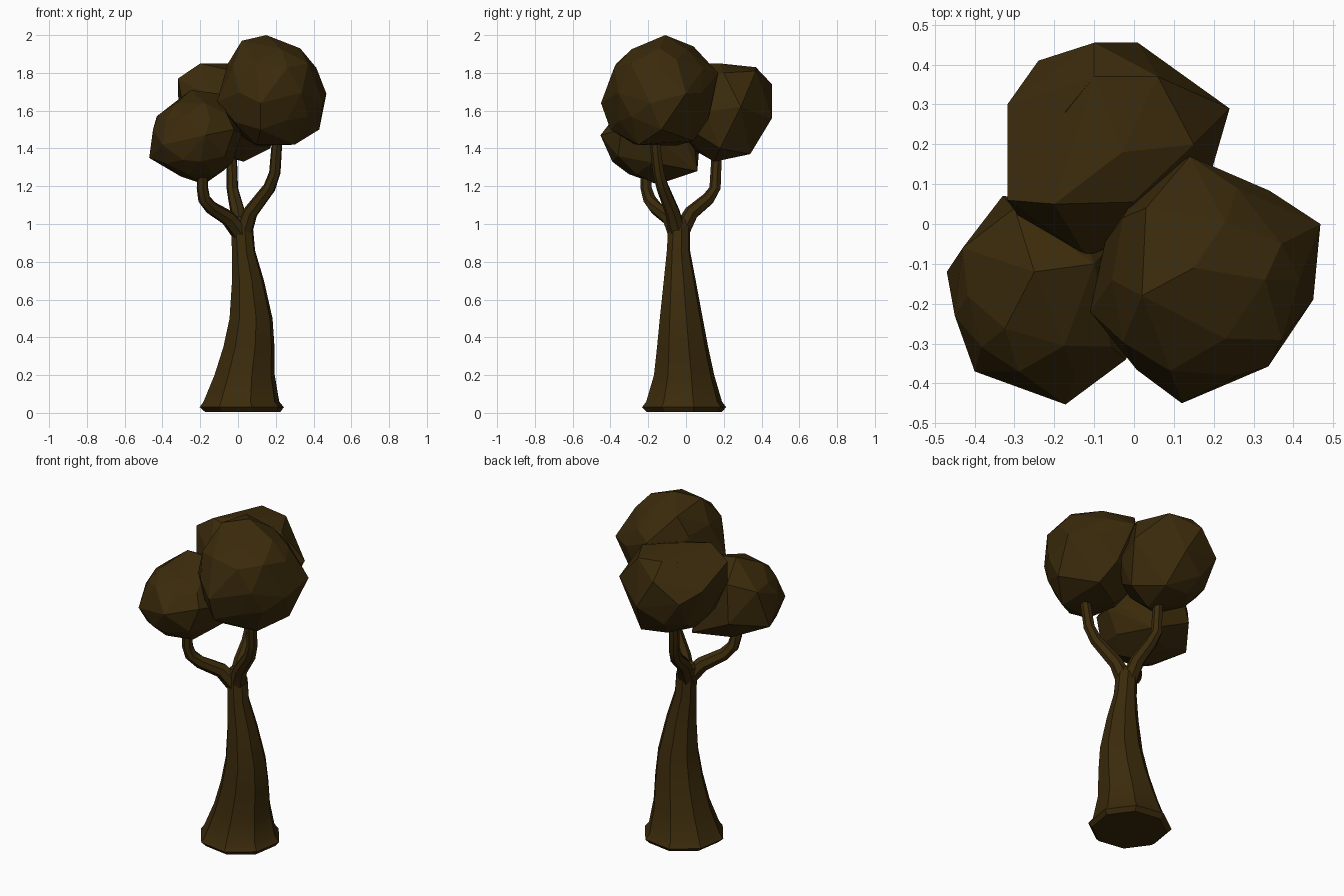
import bpy, bmesh, math, random
from mathutils import Vector

random.seed(4)
brown = bpy.data.materials.new("dark_bark_brown")
brown.diffuse_color = (0.044, 0.024, 0.0035, 1)


def finish(bm, name, smooth):
    bmesh.ops.recalc_face_normals(bm, faces=bm.faces)
    me = bpy.data.meshes.new(name)
    bm.to_mesh(me)
    bm.free()
    ob = bpy.data.objects.new(name, me)
    bpy.context.collection.objects.link(ob)
    me.materials.append(brown)
    if smooth:
        bpy.ops.object.select_all(action='DESELECT')
        ob.select_set(True)
        bpy.context.view_layer.objects.active = ob
        bpy.ops.object.shade_smooth_by_angle(angle=math.radians(30))
    return ob


def tube(name, path, sides, level=False):
    """Loft rings along a path of (x, y, z, radius)."""
    bm = bmesh.new()
    pts = [Vector(p[:3]) for p in path]
    rings = []
    for i, p in enumerate(pts):
        t = (pts[min(i + 1, len(pts) - 1)] - pts[max(i - 1, 0)]).normalized()
        if level:
            t = Vector((0, 0, 1))
        u = Vector((0, 1, 0)).cross(t).normalized()
        v = t.cross(u)
        ring = []
        for k in range(sides):
            a = 2 * math.pi * (k + 0.3) / sides
            ring.append(bm.verts.new(p + path[i][3] * (u * math.cos(a) + v * math.sin(a))))
        rings.append(ring)
    for a, b in zip(rings, rings[1:]):
        for k in range(sides):
            n = (k + 1) % sides
            bm.faces.new((a[k], a[n], b[n], b[k]))
    bm.faces.new(rings[0][::-1])
    bm.faces.new(rings[-1])
    return finish(bm, name, True)


def clump(name, lo, hi, corners):
    """Faceted foliage ball: rough, slightly boxy hull pulled out to a few key corners."""
    lo, hi = Vector(lo), Vector(hi)
    c, h = (lo + hi) / 2, (hi - lo) / 2
    corners = [Vector(p) for p in corners]
    bm = bmesh.new()
    bmesh.ops.create_icosphere(bm, subdivisions=2, radius=1)
    for v in bm.verts:
        d = v.co.normalized()
        k = random.uniform(0.93, 0.99)
        v.co = c + Vector([math.copysign(abs(d[i]) ** 0.87, d[i]) * h[i] * k for i in range(3)])
    # each key corner takes over the vertex lying closest to its direction
    free = set(bm.verts)
    for p in corners:
        d = (p - c).normalized()
        v = max(free, key=lambda w: (w.co - c).normalized().dot(d))
        v.co = p
        free.discard(v)
    res = bmesh.ops.convex_hull(bm, input=bm.verts)
    inside = [g for g in res["geom_interior"] if isinstance(g, bmesh.types.BMVert)]
    bmesh.ops.delete(bm, geom=inside, context='VERTS')
    bmesh.ops.dissolve_limit(bm, angle_limit=math.radians(7), verts=bm.verts, edges=bm.edges)
    return finish(bm, name, False)


# flared, leaning trunk
tube("trunk", [
    (0.025, -0.01, 0.005, 0.205), (0.02, -0.01, 0.03, 0.229), (0.018, -0.01, 0.06, 0.206),
    (0.035, -0.01, 0.2, 0.164), (0.058, -0.018, 0.35, 0.139), (0.069, -0.025, 0.5, 0.117),
    (0.053, -0.033, 0.7, 0.087), (0.029, -0.04, 0.86, 0.063), (0.022, -0.037, 0.97, 0.06),
    (0.01, -0.035, 1.02, 0.05), (0.006, -0.035, 1.04, 0.03)], 8, level=True)

# three branches
tube("left_branch", [(0.03, -0.04, 0.93, 0.05), (-0.05, -0.085, 1.03, 0.042),
                     (-0.14, -0.16, 1.085, 0.036), (-0.178, -0.193, 1.13, 0.034),
                     (-0.188, -0.21, 1.19, 0.031), (-0.188, -0.212, 1.32, 0.028)], 7)
tube("right_branch", [(0.02, -0.04, 0.93, 0.05), (0.065, -0.07, 1.06, 0.04),
                      (0.165, -0.122, 1.19, 0.034), (0.195, -0.145, 1.27, 0.031),
                      (0.21, -0.17, 1.48, 0.028)], 7)
tube("back_branch", [(0.015, -0.04, 0.93, 0.05), (0, 0.03, 1.06, 0.04),
                     (-0.018, 0.12, 1.135, 0.035), (-0.03, 0.155, 1.19, 0.031),
                     (-0.034, 0.165, 1.4, 0.028)], 7)

# three foliage clumps
clump("right_foliage", (-0.10, -0.42, 1.42), (0.45, 0.14, 1.97), [
    (0.15, -0.11, 2.0), (0.02, -0.18, 1.97), (0.468, 0.0, 1.69), (0.45, -0.19, 1.64),
    (0.12, -0.45, 1.64), (-0.11, -0.22, 1.65), (0.14, 0.17, 1.8), (0.37, -0.05, 1.87),
    (0.43, -0.13, 1.5), (0.3, -0.25, 1.42), (0.1, -0.05, 1.415), (0.03, 0.04, 1.94),
    (0.12, -0.4, 1.5), (0.1, -0.27, 1.42), (0.28, 0.04, 1.44), (0.22, 0.12, 1.56)])
clump("back_foliage", (-0.31, -0.06, 1.35), (0.2, 0.44, 1.84), [
    (-0.2, 0.05, 1.85), (-0.03, 0.18, 1.85), (-0.1, 0.37, 1.83), (-0.318, 0.3, 1.68),
    (-0.318, 0.06, 1.77), (-0.24, 0.41, 1.62), (-0.1, 0.455, 1.74), (0.01, 0.455, 1.56),
    (0.24, 0.29, 1.62), (0.03, 0.15, 1.33), (0.17, 0.18, 1.4), (-0.12, -0.08, 1.66),
    (0.06, 0.34, 1.37), (-0.29, 0.02, 1.62), (0.15, 0.2, 1.8), (0.06, 0.37, 1.81)])
clump("left_foliage", (-0.45, -0.42, 1.22), (0.01, 0.06, 1.68), [
    (-0.47, -0.12, 1.35), (-0.4, -0.37, 1.42), (-0.172, -0.453, 1.47), (-0.02, -0.34, 1.5),
    (-0.43, -0.06, 1.57), (-0.25, -0.12, 1.71), (-0.1, -0.1, 1.69), (0.02, -0.2, 1.48),
    (-0.33, 0.07, 1.4), (-0.18, -0.15, 1.21), (-0.08, 0.06, 1.28), (-0.3, -0.2, 1.25),
    (-0.2, -0.39, 1.33), (-0.3, 0.04, 1.62), (-0.07, -0.36, 1.36), (-0.45, -0.23, 1.5)])
